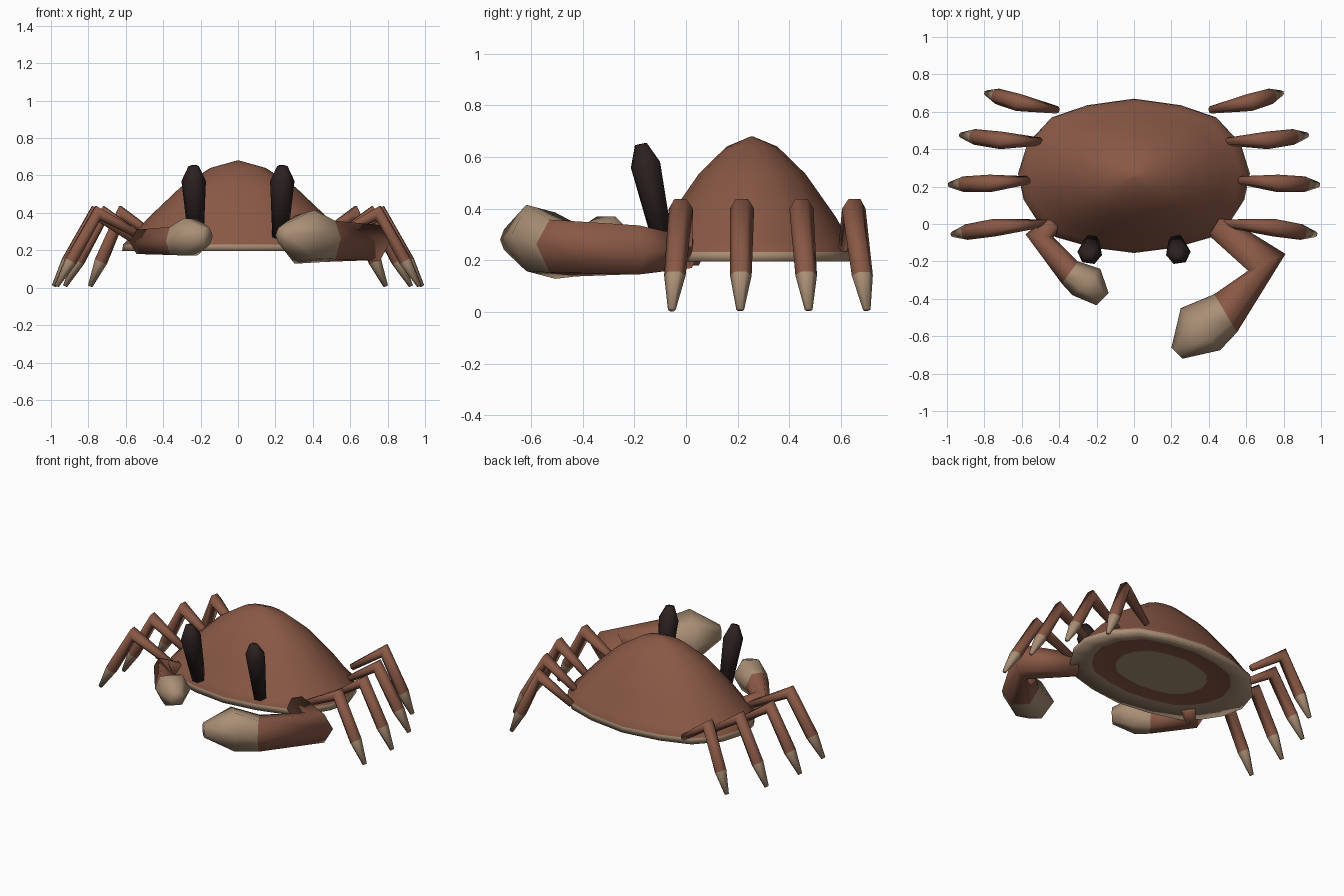
import bpy, bmesh, math
from mathutils import Vector

old = bpy.data.objects.get("Cube")
if old:
    bpy.data.objects.remove(old, do_unlink=True)


def material(name, rgb):
    m = bpy.data.materials.new(name)
    m.use_nodes = True
    m.diffuse_color = (*rgb, 1)
    m.node_tree.nodes["Principled BSDF"].inputs["Base Color"].default_value = (*rgb, 1)
    return m


MATERIALS = [material("shell_brown", (0.25, 0.098, 0.06)),
             material("claw_tan", (0.40, 0.275, 0.18)),
             material("eye_black", (0.026, 0.015, 0.015))]
BROWN, TAN, BLACK = range(3)


def loft(name, rings, bands, caps):
    """Skin a list of rings; bands and caps give the material of each strip and end."""
    bm = bmesh.new()
    loops = [[bm.verts.new(p) for p in ring] for ring in rings]
    n = len(loops[0])
    for a, b, mat in zip(loops, loops[1:], bands):
        for i in range(n):
            j = (i + 1) % n
            bm.faces.new((a[i], a[j], b[j], b[i])).material_index = mat
    for loop, mat in zip((loops[0], loops[-1]), caps):
        bm.faces.new(loop).material_index = mat
    for face in bm.faces:
        face.smooth = True
    bmesh.ops.recalc_face_normals(bm, faces=bm.faces)
    mesh = bpy.data.meshes.new(name)
    bm.to_mesh(mesh)
    bm.free()
    for m in MATERIALS:
        mesh.materials.append(m)
    bpy.context.collection.objects.link(bpy.data.objects.new(name, mesh))


def hexagon(centre, across, up):
    turns = [math.radians(60 * k) for k in range(6)]
    return [centre + across * math.cos(t) + up * math.sin(t) for t in turns]


def limb(name, path, widths, depths, bands, caps):
    """Six-sided tube with mitred joints along a bent path."""
    pts = [Vector(p) for p in path]
    span = pts[-1] - pts[0]
    side = Vector((-span.y, span.x, 0)).normalized()
    rings = []
    for i, p in enumerate(pts):
        before = (p - pts[max(i - 1, 0)]).normalized()
        after = (pts[min(i + 1, len(pts) - 1)] - p).normalized()
        normal = side.cross(before + after).normalized()
        rings.append(hexagon(p, side * widths[i], normal * depths[i]))
    loft(name, rings, bands, caps)


def claw(name, sections):
    """Each section: inner and outer plan corner, lowest and highest z, outward roll."""
    rings = []
    for ix, iy, ox, oy, low, high, roll in sections:
        mid = Vector(((ix + ox) / 2, (iy + oy) / 2, (low + high) / 2))
        across = Vector(((ox - ix) / 2, (oy - iy) / 2, roll))
        up = Vector((0, 0, (high - low) / 2 / math.sin(math.pi / 3)))
        rings.append(hexagon(mid, across, up))
    loft(name, rings, [BROWN, BROWN, TAN, TAN], [BROWN, TAN])


# Domed shell with a pale rim and a hollowed, ringed underside
half = [(0, -0.155), (0.22, -0.127), (0.42, -0.07), (0.52, 0.02), (0.59, 0.13),
        (0.62, 0.27), (0.57, 0.43), (0.44, 0.57), (0.25, 0.635), (0, 0.67)]
outline = half + [(-x, y) for x, y in half[-2:0:-1]]
mid_y = 0.255
profile = [(0.5, 0.225), (0.76, 0.225), (1, 0.195), (0.99, 0.232), (0.92, 0.27),
           (0.78, 0.37), (0.5, 0.535), (0.24, 0.64), (0.01, 0.68)]
shell_rings = [[(x * s, mid_y + (y - mid_y) * s, z) for x, y in outline]
               for s, z in profile]
loft("shell", shell_rings, [BROWN, TAN, TAN] + [BROWN] * 5, [TAN, BROWN])

# Walking legs: plan positions of hip, knee and foot, front to back
legs = [((0.47, 0.005), (0.75, -0.02), (0.97, -0.055)),
        ((0.55, 0.235), (0.77, 0.217), (0.985, 0.21)),
        ((0.49, 0.44), (0.71, 0.447), (0.925, 0.475)),
        ((0.41, 0.61), (0.62, 0.65), (0.79, 0.70))]
for side, label in ((1, "left"), (-1, "right")):
    for number, (hip, knee, foot) in enumerate(legs, 1):
        a = Vector((hip[0] * side, hip[1], 0.25))
        b = Vector((knee[0] * side, knee[1], 0.40))
        c = Vector((foot[0] * side, foot[1], 0.008))
        limb(f"{label}_leg_{number}", [a, b, b.lerp(c, 0.66), c],
             [0.02, 0.047, 0.042, 0.015], [0.022, 0.045, 0.036, 0.013],
             [BROWN, BROWN, TAN], [BROWN, TAN])

    # Stalked eye
    limb(f"{label}_eye",
         [(0.225 * side, -0.09, 0.27), (0.237 * side, -0.157, 0.57),
          (0.237 * side, -0.175, 0.65)],
         [0.042, 0.066, 0.028], [0.042, 0.062, 0.025], [BLACK] * 2, [BLACK] * 2)

# Large and small claws: shoulder, elbow, wrist, palm and tip
claw("left_large_claw", [
    (0.40, -0.06, 0.47, 0.05, 0.17, 0.29, 0),
    (0.61, -0.25, 0.81, -0.16, 0.145, 0.335, 0),
    (0.43, -0.375, 0.55, -0.58, 0.145, 0.35, 0.015),
    (0.25, -0.45, 0.46, -0.675, 0.143, 0.40, 0.03),
    (0.20, -0.66, 0.26, -0.72, 0.24, 0.32, 0)])
claw("right_small_claw", [
    (-0.37, -0.01, -0.43, 0.07, 0.18, 0.27, 0),
    (-0.43, -0.07, -0.58, -0.055, 0.18, 0.31, 0),
    (-0.30, -0.20, -0.385, -0.32, 0.175, 0.325, 0),
    (-0.18, -0.24, -0.33, -0.38, 0.172, 0.37, 0),
    (-0.135, -0.37, -0.20, -0.435, 0.23, 0.32, 0)])
